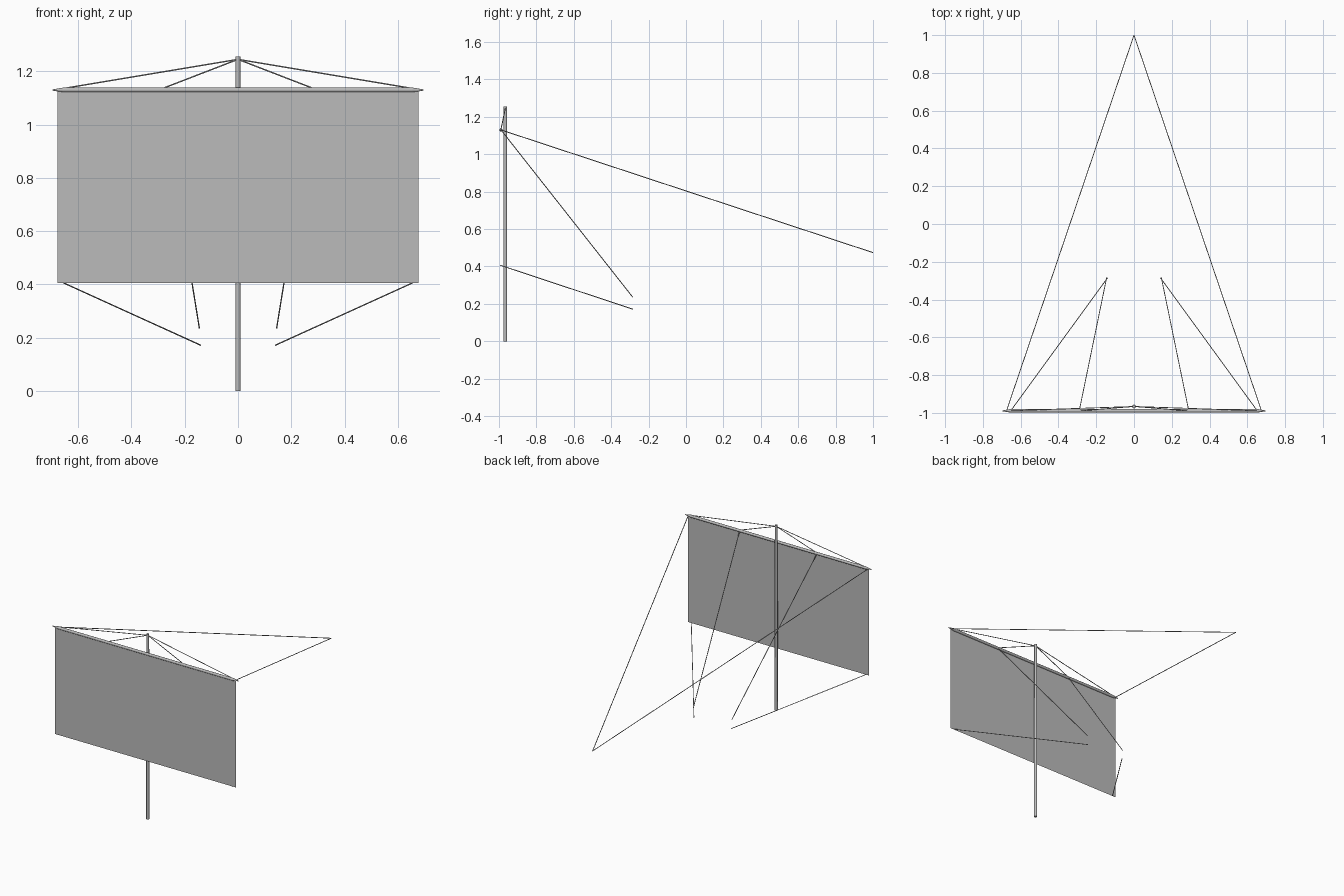
import bpy, math
from mathutils import Vector

if "Cube" in bpy.data.objects:
    bpy.data.objects.remove(bpy.data.objects["Cube"])


def material(name, rgb):
    m = bpy.data.materials.new(name)
    m.diffuse_color = (*rgb, 1)
    m.use_nodes = True
    m.node_tree.nodes["Principled BSDF"].inputs["Base Color"].default_value = m.diffuse_color
    return m


CLOTH = material("grey_cloth", (0.5, 0.5, 0.5))
SPAR = material("grey_spar", (0.5, 0.5, 0.5))
ROPE = material("grey_rope", (0.4, 0.4, 0.4))


def rod(name, a, b, r1, r2, sides, mat, smooth=False):
    """Tapered cylinder running from point a to point b."""
    a, b = Vector(a), Vector(b)
    d = b - a
    bpy.ops.mesh.primitive_cone_add(vertices=sides, radius1=r1, radius2=r2,
                                    depth=d.length, location=(a + b) / 2)
    o = bpy.context.object
    o.name = name
    o.rotation_euler = d.to_track_quat('Z', 'Y').to_euler()
    o.data.materials.append(mat)
    if smooth:
        bpy.ops.object.shade_smooth_by_angle(angle=math.radians(50))
    return o


# mast
MAST_Y, YARD_Y, YARD_Z, SAIL_Y = -0.966, -0.989, 1.13, -0.992
rod("mast", (0, MAST_Y, 0), (0, MAST_Y, 1.255), 0.01, 0.009, 12, SPAR, True)

# yard with pointed ends
rod("yard", (-0.655, YARD_Y, YARD_Z), (0.655, YARD_Y, YARD_Z),
    0.009, 0.009, 12, SPAR, True)
for s, side in ((-1, "left"), (1, "right")):
    rod("yard_tip_" + side, (s * 0.655, YARD_Y, YARD_Z),
        (s * 0.697, YARD_Y, YARD_Z), 0.009, 0.002, 12, SPAR, True)

# flat square sail
mesh = bpy.data.meshes.new("sail")
mesh.from_pydata([(-0.678, SAIL_Y, 0.405), (0.678, SAIL_Y, 0.405),
                  (0.678, SAIL_Y, 1.128), (-0.678, SAIL_Y, 1.128)],
                 [], [(0, 1, 2, 3)])
mesh.materials.append(CLOTH)
bpy.context.collection.objects.link(bpy.data.objects.new("sail", mesh))

# rigging, mirrored left and right
ROPES = {
    "outer_lift": ((0, MAST_Y, 1.245), (0.66, YARD_Y, 1.135)),
    "inner_lift": ((0, MAST_Y, 1.245), (0.285, YARD_Y, 1.135)),
    "brace": ((0.675, YARD_Y, 1.13), (0, 1.0, 0.474)),
    "clew_garnet": ((0.29, YARD_Y, 1.13), (0.145, -0.285, 0.236)),
    "sheet": ((0.655, SAIL_Y, 0.406), (0.14, -0.285, 0.172)),
}
for name, (a, b) in ROPES.items():
    for s, side in ((-1, "left"), (1, "right")):
        rod(f"{name}_{side}", (s * a[0], a[1], a[2]), (s * b[0], b[1], b[2]),
            0.0025, 0.0025, 6, ROPE)
